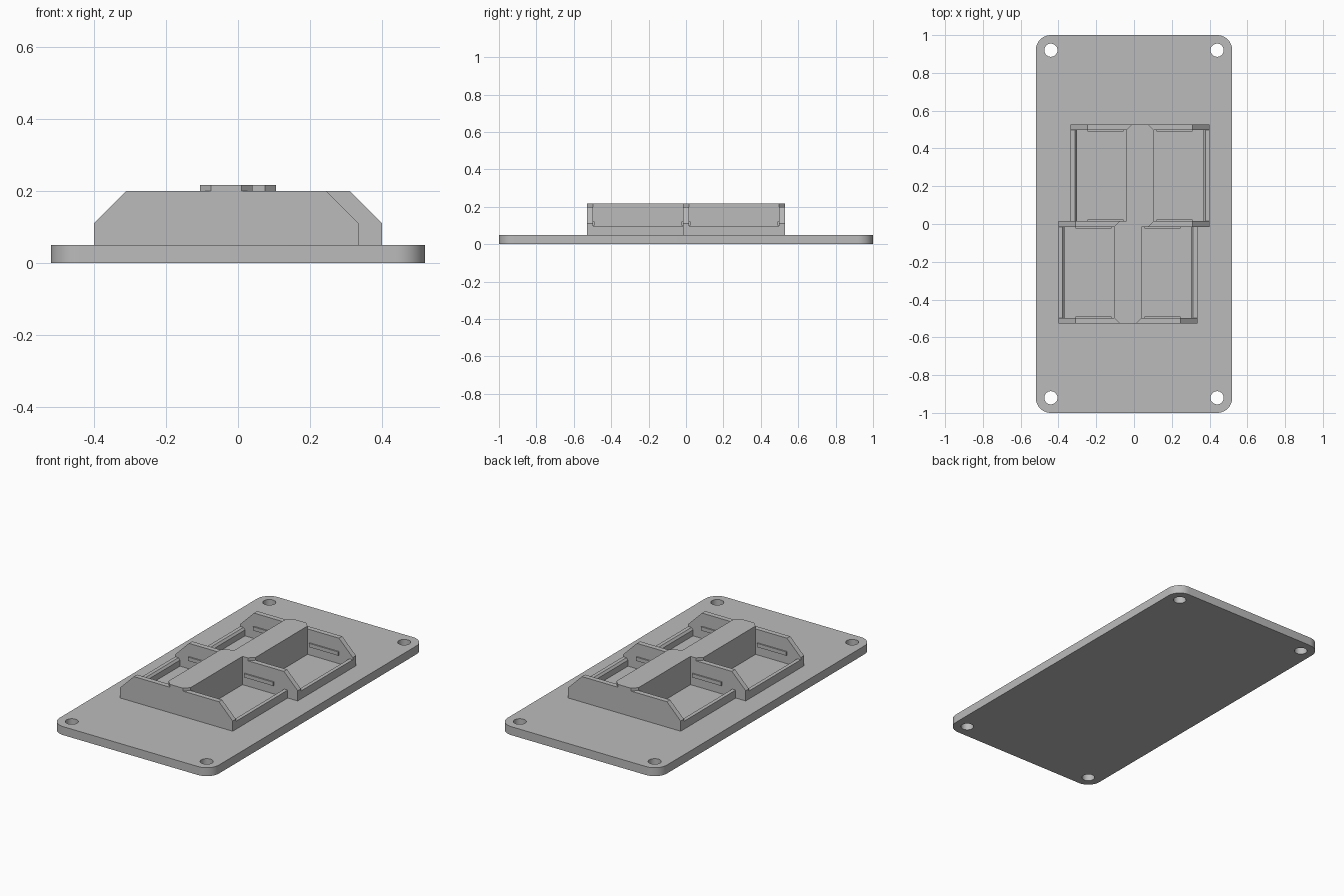
import bpy, bmesh, math
from mathutils import Matrix, Vector

old = bpy.data.objects.get("Cube")
if old:
    bpy.data.objects.remove(old, do_unlink=True)

grey = bpy.data.materials.new("plain grey")
grey.use_nodes = True
COLOUR = (0.5, 0.5, 0.5, 1)
grey.diffuse_color = COLOUR
grey.node_tree.nodes["Principled BSDF"].inputs["Base Color"].default_value = COLOUR

PLATE_TOP = 0.05    # upper face of the base plate
WALL_TOP = 0.2      # upper edge of the tray walls
END, INNER, MID = -0.528, -0.498, -0.015   # y of end wall faces and shared wall


def finish(name, bm):
    bmesh.ops.recalc_face_normals(bm, faces=bm.faces)
    mesh = bpy.data.meshes.new(name)
    bm.to_mesh(mesh)
    bm.free()
    mesh.materials.append(grey)
    obj = bpy.data.objects.new(name, mesh)
    bpy.context.collection.objects.link(obj)
    return obj


def prism(name, points, axis, low, high, turn=False):
    """Extrude an outline: (x, z) points along y, or (x, y) points along z."""
    bm = bmesh.new()
    place = (lambda p: (p[0], low, p[1])) if axis == "y" else (lambda p: (p[0], p[1], low))
    face = bm.faces.new([bm.verts.new(place(p)) for p in points])
    moved = bmesh.ops.extrude_face_region(bm, geom=[face])["geom"]
    step = Vector((0, high - low, 0) if axis == "y" else (0, 0, high - low))
    bmesh.ops.translate(bm, vec=step, verts=[v for v in moved if isinstance(v, bmesh.types.BMVert)])
    if turn:
        bmesh.ops.transform(bm, matrix=Matrix.Rotation(math.pi, 4, "Z"), verts=bm.verts)
    return finish(name, bm)


def box(name, x, y, z, turn=False):
    outline = [(x[0], y[0]), (x[1], y[0]), (x[1], y[1]), (x[0], y[1])]
    return prism(name, outline, "z", z[0], z[1], turn)


def arc(cx, cy, radius, start, sweep, steps):
    return [(cx + radius * math.cos(start + sweep * i / steps),
             cy + radius * math.sin(start + sweep * i / steps)) for i in range(steps + 1)]


# Base plate with rounded corners and four screw holes
bm = bmesh.new()
outline, loops = [], []
for i, (sx, sy) in enumerate([(1, 1), (-1, 1), (-1, -1), (1, -1)]):
    outline += arc(sx * 0.44, sy * 0.92, 0.08, i * math.pi / 2, math.pi / 2, 10)
    loops.append(arc(sx * 0.44, sy * 0.92, 0.035, 0, math.tau, 32)[:-1])
edges = []
for loop in [outline] + loops:
    verts = [bm.verts.new((x, y, 0)) for x, y in loop]
    edges += [bm.edges.new((verts[i - 1], verts[i])) for i in range(len(verts))]
bmesh.ops.triangle_fill(bm, edges=edges, use_beauty=True, normal=(0, 0, 1))
moved = bmesh.ops.extrude_face_region(bm, geom=bm.faces[:])["geom"]
bmesh.ops.translate(bm, vec=(0, 0, PLATE_TOP),
                    verts=[v for v in moved if isinstance(v, bmesh.types.BMVert)])
plate = finish("base_plate", bm)
bpy.context.view_layer.objects.active = plate
plate.select_set(True)
bpy.ops.object.shade_smooth_by_angle(angle=math.radians(30))


def wall_profile(left, right, chamfer=0.09):
    return [(left, PLATE_TOP), (right, PLATE_TOP), (right, WALL_TOP - chamfer),
            (right - chamfer, WALL_TOP), (left + chamfer, WALL_TOP), (left, WALL_TOP - chamfer)]


# Wall shared by both trays
prism("middle_wall", wall_profile(-0.4, 0.4), "y", MID, -MID)

# Two staggered trays, the back one being the front one turned half round
for end, turn in (("front", False), ("back", True)):
    prism(end + "_end_wall", wall_profile(-0.4, 0.335), "y", END, INNER, turn)
    box(end + "_ridge_core", (-0.105, 0.04), (INNER, MID), (PLATE_TOP, WALL_TOP), turn)

    # Low side walls with a bevelled inner edge
    for label, x, d in (("outer", -0.4, 1), ("inner", 0.335, -1)):
        section = [(x, PLATE_TOP), (x + d * 0.032, PLATE_TOP), (x + d * 0.032, 0.085),
                   (x + d * 0.022, 0.097), (x, 0.097)]
        prism(f"{end}_{label}_side_wall", section, "y", INNER, MID, turn)

    # Thin snap ledges on the facing walls
    for label, x in (("outer", (-0.31, -0.12)), ("inner", (0.055, 0.245))):
        for where, y in (("end", (INNER, INNER + 0.008)), ("middle", (MID - 0.008, MID))):
            box(f"{end}_{label}_{where}_ledge", x, y, (0.1, 0.122), turn)

# Raised ridge cap with clipped corners, jogging sideways at the middle wall
half = [(-0.105, MID), (-0.105, INNER), (-0.075, END), (0.01, END),
        (0.04, INNER), (0.04, MID), (0.075, MID)]
prism("ridge_cap", half + [(-x, -y) for x, y in half], "z", WALL_TOP, 0.217)
